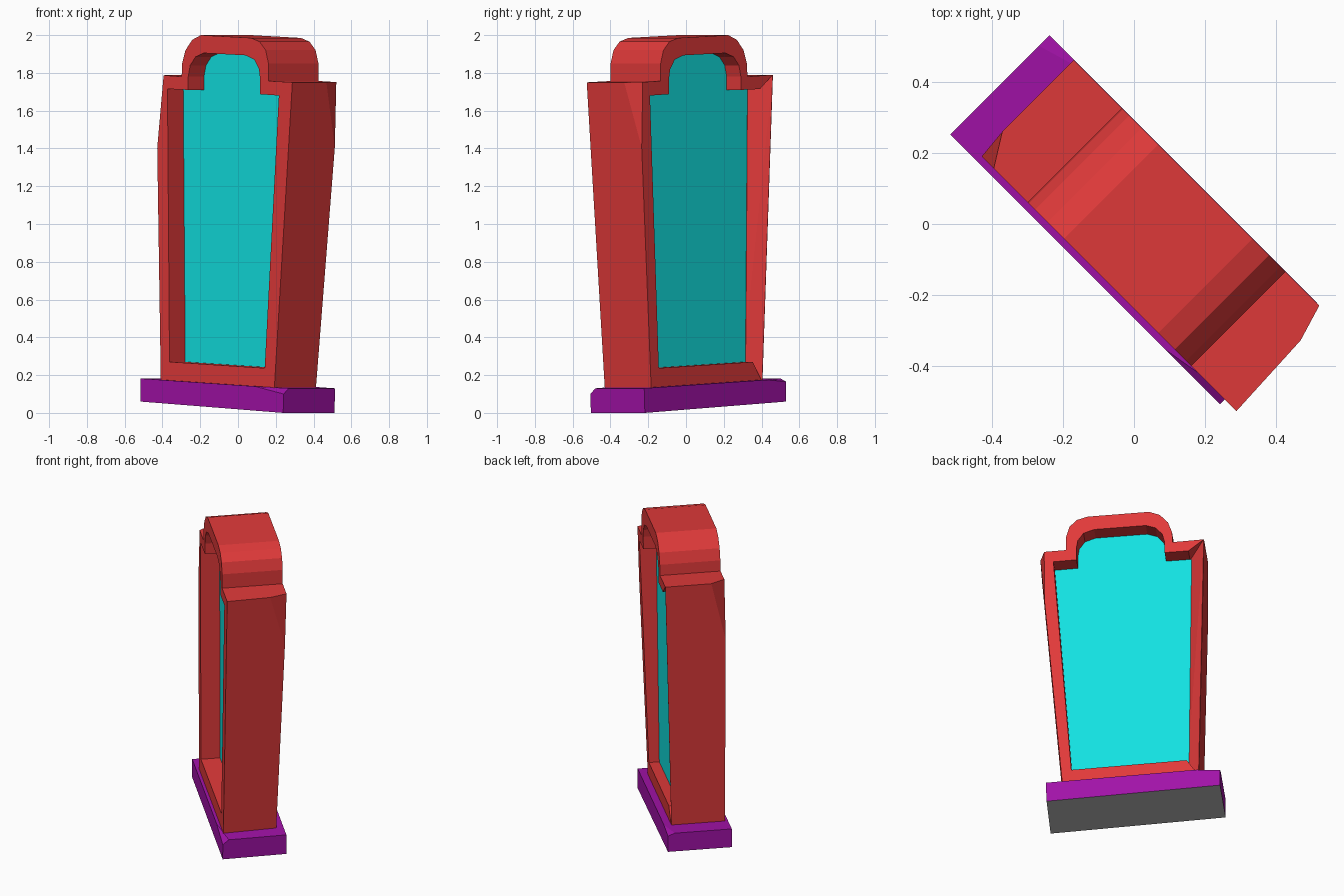
import bpy, bmesh
from mathutils import Vector

if "Cube" in bpy.data.objects:
    bpy.data.objects.remove(bpy.data.objects["Cube"])

S = 2 ** -0.5


def P(u, z, v):
    """u runs along the width, v along the depth; the stone is turned 45 degrees."""
    return Vector(((u + v) * S, (v - u) * S, z))


def material(name, rgb):
    m = bpy.data.materials.new(name)
    m.diffuse_color = (*rgb, 1)
    m.use_nodes = True
    m.node_tree.nodes["Principled BSDF"].inputs["Base Color"].default_value = m.diffuse_color
    return m


def finish(name, bm, mats):
    me = bpy.data.meshes.new(name)
    bm.to_mesh(me)
    bm.free()
    for m in mats:
        me.materials.append(m)
    ob = bpy.data.objects.new(name, me)
    bpy.context.collection.objects.link(ob)
    return ob


def back_v(z):
    """The stone gets thinner towards the foot."""
    return 0.206 - 0.045 * (1.75 - min(z, 1.75)) / 1.63


def slab(name, loops, v0, back, mats, chips=()):
    """Extrude nested (u, z) outlines to back(u, z) -> (u, z, v), then slice corners off."""
    bm = bmesh.new()
    edges = []
    for loop in loops:
        vs = [bm.verts.new(P(u, z, v0)) for u, z in loop]
        edges += [bm.edges.new((a, b)) for a, b in zip(vs, vs[1:] + vs[:1])]
    bmesh.ops.triangle_fill(bm, edges=edges, use_beauty=True)
    new = bmesh.ops.extrude_face_region(bm, geom=bm.faces[:])["geom"]
    for vert in (g for g in new if isinstance(g, bmesh.types.BMVert)):
        vert.co = P(*back((vert.co.x - vert.co.y) * S, vert.co.z))
    bmesh.ops.holes_fill(bm, edges=[e for e in bm.edges if e.is_boundary])
    centre = P(0, sum(z for _, z in loops[0]) / len(loops[0]), 0)
    for chip in chips:
        a, b, c = (P(*p) for p in chip)
        n = (b - a).cross(c - a).normalized()
        if n.dot(centre - a) > 0:
            n = -n
        bmesh.ops.bisect_plane(bm, geom=bm.verts[:] + bm.edges[:] + bm.faces[:],
                               plane_co=a, plane_no=n, clear_outer=True)
        bmesh.ops.holes_fill(bm, edges=[e for e in bm.edges if e.is_boundary])
    bmesh.ops.recalc_face_normals(bm, faces=bm.faces[:])
    bmesh.ops.dissolve_limit(bm, angle_limit=0.01, verts=bm.verts[:], edges=bm.edges[:])
    bm.normal_update()
    if len(mats) > 1:
        for f in bm.faces:
            if f.normal.z < -0.8:
                f.material_index = 1
    return finish(name, bm, mats)


red = material("red_stone", (0.75, 0.042, 0.042))
cyan = material("cyan_panel", (0.006, 0.75, 0.75))
purple = material("purple_base", (0.36, 0.006, 0.39))
grey = material("grey_underside", (0.49, 0.49, 0.49))

# Outer outline: tapered, leaning sides with a rounded crown
outer = [(-0.41, 0.165), (0.439, 0.12), (0.575, 1.75), (0.396, 1.757), (0.396, 1.85),
         (0.375, 1.92), (0.33, 1.965), (0.265, 1.985), (-0.11, 2.0), (-0.175, 1.975),
         (-0.225, 1.92), (-0.25, 1.85), (-0.254, 1.78), (-0.445, 1.79)]
# Inner outline of the recess
inner = [(-0.345, 0.27), (0.368, 0.237), (0.474, 1.68), (0.333, 1.687), (0.333, 1.77),
         (0.325, 1.82), (0.29, 1.87), (0.225, 1.893), (-0.09, 1.905), (-0.15, 1.885),
         (-0.19, 1.84), (-0.205, 1.78), (-0.205, 1.71), (-0.36, 1.715)]


def frame_back(u, z):
    edge = u > 0.43 and (z < 0.2 or z > 1.7)
    return u - (0.018 if edge else 0), z, back_v(z)


# Stone frame, with two broken corners at the shoulders
frame = slab("stone_frame", [outer, inner], -0.168, frame_back, [red],
             [((-0.445, 1.79, -0.078), (-0.389, 1.787, -0.168), (-0.437, 1.4, -0.168)),
              ((0.562, 1.75, 0.1), (0.53, 1.751, 0.206), (0.528, 1.4, 0.197))])

# Wedge that slopes the back of one upright down into the recess
bm = bmesh.new()
tris = []
for (uo, zo), (ui, zi) in ((outer[0], inner[0]), (outer[-1], inner[-1])):
    vo, vi, floor = back_v(zo), back_v(zi), 0.1
    k = 0.01 / (ui - uo)
    tris.append([bm.verts.new(P(uo + 0.002, zo, vo)),
                 bm.verts.new(P(ui + 0.01, zi, vi + 0.03)),
                 bm.verts.new(P(ui + 0.01, zi, floor - k * (vi - floor)))])
low, top = tris
bm.faces.new(low)
bm.faces.new(top)
for i in range(3):
    j = (i + 1) % 3
    bm.faces.new((low[i], low[j], top[j], top[i]))
bmesh.ops.triangulate(bm, faces=bm.faces[:])
bmesh.ops.recalc_face_normals(bm, faces=bm.faces[:])
cutter = finish("bevel_cutter", bm, [red])
cutter.hide_render = True
cutter.hide_viewport = True
cut = frame.modifiers.new("slope", "BOOLEAN")
cut.operation = "DIFFERENCE"
cut.solver = "EXACT"
cut.object = cutter

# Recessed panel, set back on both sides
slab("inset_panel", [inner], -0.05, lambda u, z: (u, z, 0.1), [cyan])

# Plinth with two worn top corners and a plain underside
slab("base_plinth", [[(-0.543, 0.06), (0.525, 0.0), (0.53, 0.13), (-0.543, 0.182)]],
     -0.187, lambda u, z: (u - (0.01 if u > 0 else 0), z, 0.207), [purple, grey],
     [((0.312, 0.1406, -0.187), (0.529, 0.13, -0.15), (0.529, 0.1, -0.187)),
      ((-0.40, 0.175, 0.207), (-0.543, 0.182, 0.165), (-0.543, 0.165, 0.207))])
